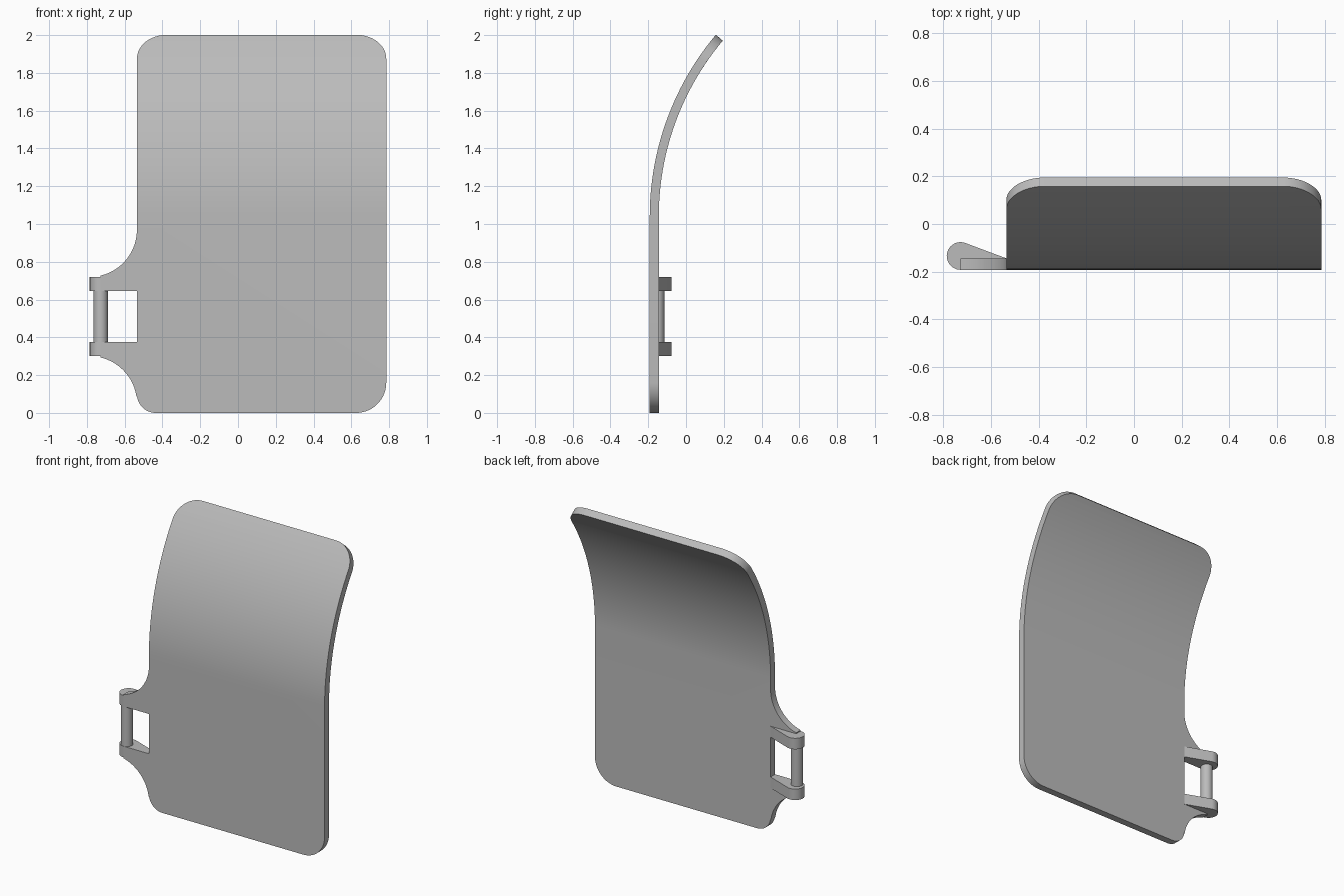
import bpy, bmesh
from math import sin, cos, radians, sqrt
from mathutils import Vector

cube = bpy.data.objects.get("Cube")
if cube:
    bpy.data.objects.remove(cube, do_unlink=True)

FRONT, BACK = -0.192, -0.144       # faces of the flat part of the plate
LEFT, RIGHT = -0.535, 0.785        # sides of the plate
PIN_X = -0.727
BEND_Z, BEND_R, BEND_ANGLE = 1.04, 1.496, radians(40)
LENGTH = BEND_Z + BEND_R * BEND_ANGLE

grey = bpy.data.materials.new("grey")
grey.use_nodes = True
grey.diffuse_color = (0.5, 0.5, 0.5, 1)
grey.node_tree.nodes["Principled BSDF"].inputs["Base Color"].default_value = (0.5, 0.5, 0.5, 1)


def arc(cx, cy, r, start, end, steps=16):
    angles = [radians(start + (end - start) * i / steps) for i in range(steps + 1)]
    return [(cx + r * cos(a), cy + r * sin(a)) for a in angles]


def prism(points, offset):
    """Extrude a closed outline of 3D points."""
    bm = bmesh.new()
    face = bm.faces.new([bm.verts.new(p) for p in points])
    new = bmesh.ops.extrude_face_region(bm, geom=[face], use_keep_orig=True)["geom"]
    bmesh.ops.translate(bm, vec=offset, verts=[v for v in new if isinstance(v, bmesh.types.BMVert)])
    bmesh.ops.recalc_face_normals(bm, faces=bm.faces)
    return bm


def finish(bm, name):
    bmesh.ops.recalc_face_normals(bm, faces=bm.faces)
    mesh = bpy.data.meshes.new(name)
    bm.to_mesh(mesh)
    bm.free()
    mesh.materials.append(grey)
    obj = bpy.data.objects.new(name, mesh)
    bpy.context.collection.objects.link(obj)
    bpy.ops.object.select_all(action='DESELECT')
    obj.select_set(True)
    bpy.context.view_layer.objects.active = obj
    bpy.ops.object.shade_smooth_by_angle(angle=radians(30))
    return obj


# Plate: flat outline with rounded corners, flared ears and a window
r = 0.16
flare = 0.25
ear_x = LEFT - flare
outline = arc(RIGHT - r, r, r, -90, 0)
outline += arc(RIGHT - r, LENGTH - r, r, 0, 90)
outline += arc(LEFT + r, LENGTH - r, r, 90, 180)
outline += [p for p in arc(ear_x, 0.97, flare, 0, -90, 24) if p[0] > PIN_X + 0.002]
dip = sqrt(flare ** 2 - (PIN_X - ear_x) ** 2)
outline += [(PIN_X, 0.97 - dip), (PIN_X, 0.645), (LEFT, 0.645),
            (LEFT, 0.375), (PIN_X, 0.375), (PIN_X, 0.05 + dip)]
outline += [p for p in arc(ear_x, 0.05, flare, 90, 8, 22) if p[0] > PIN_X + 0.002]
outline += arc(LEFT + 0.1, 0.1, 0.1, 185, 270)
plate = prism([(x, FRONT, z) for x, z in outline], (0, BACK - FRONT, 0))

# Slice the upper part and roll it backwards
STEPS = 28
for i in range(STEPS):
    z = BEND_Z + (LENGTH - BEND_Z) * i / STEPS
    bmesh.ops.bisect_plane(plate, geom=plate.verts[:] + plate.edges[:] + plate.faces[:],
                           plane_co=(0, 0, z), plane_no=(0, 0, 1))
for v in plate.verts:
    if v.co.z > BEND_Z:
        a = (v.co.z - BEND_Z) / BEND_R
        radius = BEND_R - (v.co.y - FRONT)
        v.co = Vector((v.co.x, FRONT + BEND_R - radius * cos(a), BEND_Z + radius * sin(a)))
finish(plate, "curved_plate")

# Hinge arms: teardrop blocks behind the ears
END_R = 0.058
profile = arc(PIN_X, FRONT + END_R, END_R, 70, 270, 24) + [(PIN_X, BACK), (LEFT, BACK)]
for name, z in (("upper_hinge_arm", 0.645), ("lower_hinge_arm", 0.3)):
    finish(prism([(x, y, z) for x, y in profile], (0, 0, 0.075)), name)

# Hinge pin between the arms
pin = prism([(x, y, 0.37) for x, y in arc(PIN_X, -0.153, 0.038, 0, 345, 23)], (0, 0, 0.28))
finish(pin, "hinge_pin")
